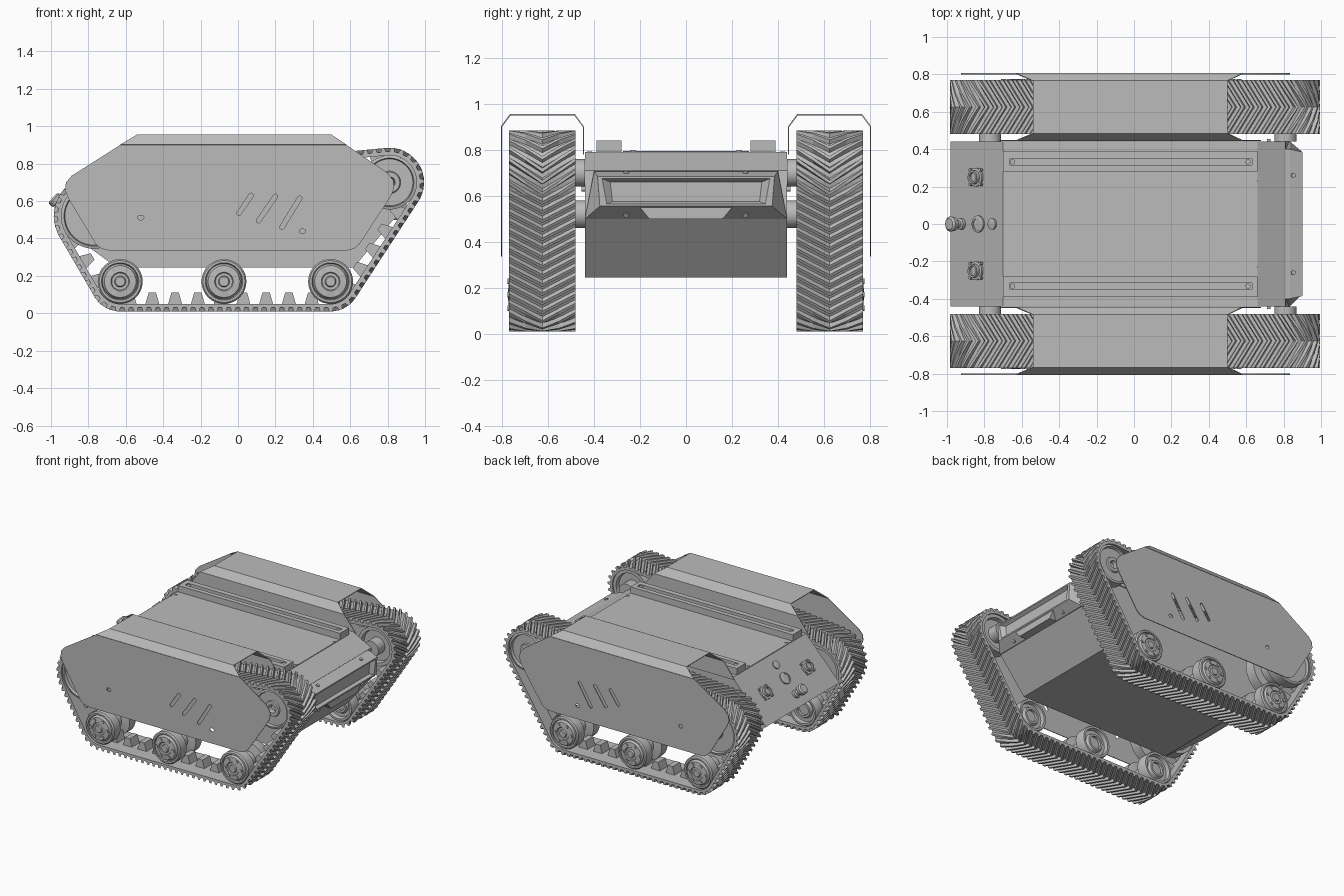
import bpy, bmesh, math
from mathutils import Vector, geometry

if "Cube" in bpy.data.objects:
    bpy.data.objects.remove(bpy.data.objects["Cube"], do_unlink=True)

grey = bpy.data.materials.new("plain grey")
grey.use_nodes = True
grey.diffuse_color = (0.5, 0.5, 0.5, 1)
grey.node_tree.nodes["Principled BSDF"].inputs["Base Color"].default_value = (0.5, 0.5, 0.5, 1)


def finish(name, bm, smooth=False):
    bmesh.ops.recalc_face_normals(bm, faces=bm.faces)
    me = bpy.data.meshes.new(name)
    bm.to_mesh(me)
    bm.free()
    me.materials.append(grey)
    ob = bpy.data.objects.new(name, me)
    bpy.context.collection.objects.link(ob)
    if smooth:
        bpy.ops.object.select_all(action='DESELECT')
        ob.select_set(True)
        bpy.context.view_layer.objects.active = ob
        bpy.ops.object.shade_smooth_by_angle(angle=math.radians(35))
    return ob


def loft(bm, rings, caps=True, closed=False):
    """Skin a list of rings that have equal point counts."""
    vs = [[bm.verts.new(p) for p in r] for r in rings]
    n = len(vs[0])
    pairs = list(zip(vs, vs[1:])) + ([(vs[-1], vs[0])] if closed else [])
    for a, b in pairs:
        for i in range(n):
            j = (i + 1) % n
            bm.faces.new((a[i], a[j], b[j], b[i]))
    if caps and not closed:
        bm.faces.new(vs[0])
        bm.faces.new(vs[-1])


def prism(bm, pts, y0, y1):
    loft(bm, [[(x, y, z) for x, z in pts] for y in (y0, y1)])


def box(bm, x0, x1, y0, y1, z0, z1):
    prism(bm, [(x0, z0), (x1, z0), (x1, z1), (x0, z1)], y0, y1)


def turned(bm, base, axis, profile, n=32):
    """Solid of revolution: profile of (radius, distance along axis)."""
    axis = Vector(axis).normalized()
    u = axis.orthogonal().normalized()
    v = axis.cross(u)
    angs = [math.tau * i / n for i in range(n)]
    loft(bm, [[Vector(base) + axis * d + (u * math.cos(a) + v * math.sin(a)) * r
               for a in angs] for r, d in profile])


def disc(bm, base, axis, r, h, n=16):
    turned(bm, base, axis, [(r, 0), (r, h)], n)


# Hull
bm = bmesh.new()
prism(bm, [(-.65, .245), (.62, .245), (.83, .5), (.81, .71), (.66, .79),
           (-.7, .79), (-.98, .49)], -.44, .44)
finish("hull", bm)

bm = bmesh.new()
box(bm, -.7, .66, -.275, .275, .788, .795)
finish("deck_plate", bm)

# Front panel with a recessed window
bm = bmesh.new()
rings = []
for x, top, low, z0, z1 in [(.8, .4, .44, .5, .71), (.835, .4, .44, .5, .705),
                            (.9, .385, .375, .555, .685), (.9, .365, .345, .565, .675),
                            (.875, .33, .32, .575, .66)]:
    rings.append([(x, -low, z0), (x, low, z0), (x, top, z1), (x, -top, z1)])
loft(bm, rings)
finish("front_panel", bm)

bm = bmesh.new()
loft(bm, [[(x, -.16, .5), (x, .16, .5), (x, .21, .56), (x, -.21, .56)] for x in (.82, .893)])
finish("front_tab", bm)

bm = bmesh.new()
for y in (-.26, .26):
    disc(bm, (.85, y, .697), (.3, 0, 1), .012, .012)
    disc(bm, (.855, y, .52), (1, 0, -.7), .012, .012)
for y in (-.23, .23):
    for x in (-.68, .65):
        disc(bm, (x, y, .79), (0, 0, 1), .011, .009)
for s in (-1, 1):
    for x in (-.19, .15):
        disc(bm, (x, .42 * s, .787), (0, 0, 1), .01, .006)
    for z in (.63, .67):
        disc(bm, (.72, .43 * s, z), (0, s, 0), .01, .025)
finish("hull_bolts", bm)

# Rear control panel fittings
slope = Vector((-.3, 0, .28)).normalized()


def on_panel(x, y):
    return Vector((x, y, .79 + (x + .7) * .3 / .28))


bm = bmesh.new()
for y in (-.25, .25):
    turned(bm, on_panel(-.84, y), slope, [(.05, 0), (.05, .012), (.036, .014), (.036, .035),
                                          (.026, .035), (.026, .02)], 24)
    for a in (-.038, .038):
        for b in (-.038, .038):
            disc(bm, on_panel(-.84 + a * .7, y + b), slope, .009, .018, 8)
finish("rear_connectors", bm, True)
bm = bmesh.new()
turned(bm, on_panel(-.83, 0), slope, [(.045, 0), (.045, .01), (.03, .014), (.03, .01)], 24)
turned(bm, on_panel(-.755, 0), slope, [(.03, 0), (.03, .01), (.015, .014)], 24)
finish("rear_switches", bm, True)
bm = bmesh.new()
turned(bm, on_panel(-.92, 0), slope, [(.03, 0), (.03, .02), (.02, .025), (.02, .055),
                                      (.038, .06), (.04, .085), (.03, .095)], 24)
finish("stop_button", bm, True)

# Track route: a belt stretched round the four end wheels (x, z, radius)
WHEELS = [(.81, .70, .145), (-.77, .52, .175), (.495, .17, .12), (-.63, .17, .12)]
ROAD = [-.63, -.075, .495]


def route(off):
    pts = []
    for x, z, r in WHEELS:
        for i in range(72):
            a = math.tau * i / 72
            pts.append(Vector((x + (r + off) * math.cos(a), z + (r + off) * math.sin(a))))
    hull = [pts[i] for i in geometry.convex_hull_2d(pts)]
    area = sum(a.x * b.y - b.x * a.y for a, b in zip(hull, hull[1:] + hull[:1]))
    return hull[::-1] if area > 0 else hull


def walker(loop):
    """Return the loop length and a function giving point, tangent, normal."""
    segs = [(a, b - a, (b - a).length) for a, b in zip(loop, loop[1:] + loop[:1])]
    total = sum(s[2] for s in segs)

    def at(d):
        d %= total
        for a, v, l in segs:
            if d <= l:
                break
            d -= l
        t = v.normalized()
        return a + t * d, t, Vector((-t.y, t.x))
    return total, at


def lift(p, y):
    return (p.x, y, p.y)


MID, HALF = .625, .145
COUNT, LUGS = 100, 38

for s, side in ((1, "left"), (-1, "right")):
    # Belt
    bm = bmesh.new()
    total, at = walker(route(.01))
    rings = []
    for i in range(240):
        p, t, n = at(total * i / 240)
        rings.append([lift(p + n * h, s * (MID + w)) for h, w in
                      ((-.01, -HALF), (-.01, HALF), (.01, HALF), (.01, -HALF))])
    loft(bm, rings, closed=True)
    finish(side + "_track_belt", bm)

    # Chevron treads
    bm = bmesh.new()
    total, at = walker(route(.019))
    for i in range(COUNT):
        rings = []
        for f in (-1, -.5, 0, .5, 1):
            p, t, n = at(total * i / COUNT + .09 * (1 - abs(f)))
            rings.append([lift(p + t * w + n * h, s * MID + f * HALF) for w, h in
                          ((-.014, 0), (.014, 0), (.008, .021), (-.008, .021))])
        loft(bm, rings)
    finish(side + "_track_treads", bm)

    # Guide lugs inside the belt
    bm = bmesh.new()
    total, at = walker(route(0))
    for i in range(LUGS):
        p, t, n = at(total * (i + .5) / LUGS)
        loft(bm, [[lift(p + t * w - n * h, s * MID + y) for w, h in
                   ((-.037, 0), (.037, 0), (.02, .06), (-.02, .06))] for y in (-.045, .045)])
    finish(side + "_guide_lugs", bm)

    # Road wheels: paired discs with a dished inner side and a bolted outer cap
    for k, x in enumerate(ROAD):
        bm = bmesh.new()
        turned(bm, (x, 0, .17), (0, s, 0), [
            (.02, .52), (.045, .52), (.045, .5), (.06, .5), (.07, .52), (.095, .52), (.1, .49),
            (.115, .49), (.12, .5), (.12, .57), (.06, .58), (.06, .67), (.12, .68), (.12, .75),
            (.112, .76), (.1, .76), (.095, .75), (.085, .768), (.05, .772), (.045, .765),
            (.03, .765), (.025, .775), (.008, .775)], 40)
        for j in range(6):
            a = math.tau * j / 6
            disc(bm, (x + .068 * math.cos(a), .76 * s, .17 + .068 * math.sin(a)),
                 (0, s, 0), .012, .016, 8)
        finish(f"{side}_road_wheel_{k + 1}", bm, True)

    # Drive wheel and idler
    for part, (x, z, r) in zip(("drive_wheel", "idler"), WHEELS):
        bm = bmesh.new()
        turned(bm, (x, 0, z), (0, s, 0), [
            (.03, .44), (.06, .44), (.06, .52), (r - .03, .52), (r - .025, .49), (r, .49),
            (r, .57), (r - .06, .575), (r - .06, .675), (r, .68), (r, .755), (r - .015, .76),
            (r - .02, .74), (.06, .74), (.055, .75), (.03, .75), (.025, .72)], 48)
        finish(f"{side}_{part}", bm, True)

    # Guard side plate, cut from a flat outline with slots
    cu = bpy.data.curves.new("outline", 'CURVE')
    cu.dimensions, cu.fill_mode, cu.extrude = '2D', 'BOTH', .003
    edge = [(-.63, .9), (-.89, .735), (-.92, .7), (-.925, .66), (-.91, .62), (-.76, .37),
            (-.73, .345), (-.69, .335), (.58, .335), (.62, .345), (.65, .37), (.82, .63),
            (.835, .67), (.83, .71), (.8, .75), (.58, .9)]

    def capsule(x0, z0, x1, z1, r):
        a0 = math.atan2(z1 - z0, x1 - x0)
        out = []
        for cx, cz, start in ((x1, z1, a0 - math.pi / 2), (x0, z0, a0 + math.pi / 2)):
            out += [(cx + r * math.cos(start + i * math.pi / 6),
                     cz + r * math.sin(start + i * math.pi / 6)) for i in range(7)]
        return out
    holes = [capsule(*c, .012) for c in ((.005, .535, .07, .63), (.11, .495, .2, .625),
                                         (.235, .46, .33, .615), (-.525, .512, -.515, .512),
                                         (.34, .438, .35, .438))]
    for loop in [edge] + holes:
        sp = cu.splines.new('POLY')
        sp.points.add(len(loop) - 1)
        for q, (x, z) in zip(sp.points, loop):
            q.co = (x, z, 0, 1)
        sp.use_cyclic_u = True
    tmp = bpy.data.objects.new("outline", cu)
    bpy.context.collection.objects.link(tmp)
    me = bpy.data.meshes.new_from_object(tmp.evaluated_get(bpy.context.evaluated_depsgraph_get()))
    bpy.data.objects.remove(tmp, do_unlink=True)
    bm = bmesh.new()
    bm.from_mesh(me)
    for v in bm.verts:
        v.co = (v.co.x, .803 * s + v.co.z, v.co.y)
    finish(side + "_guard_plate", bm)

    # Guard roof: folded sheet from the side plate over to the hull
    bm = bmesh.new()
    strip = [(-.63, .58, .804, .9), (-.54, .5, .765, .953), (-.54, .5, .485, .953),
             (-.63, .58, .446, .9), (-.72, .68, .446, .78)]
    rows = [[bm.verts.new((x, y * s, z)) for x in (a, b)] for a, b, y, z in strip]
    for a, b in zip(rows, rows[1:]):
        bm.faces.new((a[0], a[1], b[1], b[0]))
    roof = finish(side + "_guard_roof", bm)
    mod = roof.modifiers.new("sheet", 'SOLIDIFY')
    mod.thickness, mod.offset = .006, 0

    # Deck rail with a long groove
    bm = bmesh.new()
    rings = []
    for x0, x1, y0, y1, z in ((-.7, .66, .28, .39, .788), (-.7, .66, .28, .39, .84),
                              (-.665, .63, .315, .35, .84), (-.665, .63, .315, .35, .815)):
        rings.append([(x0, s * y0, z), (x1, s * y0, z), (x1, s * y1, z), (x0, s * y1, z)])
    loft(bm, rings)
    for x in (-.65, .61):
        disc(bm, (x, s * .332, .815), (0, 0, 1), .014, .02)
    finish(side + "_deck_rail", bm)
